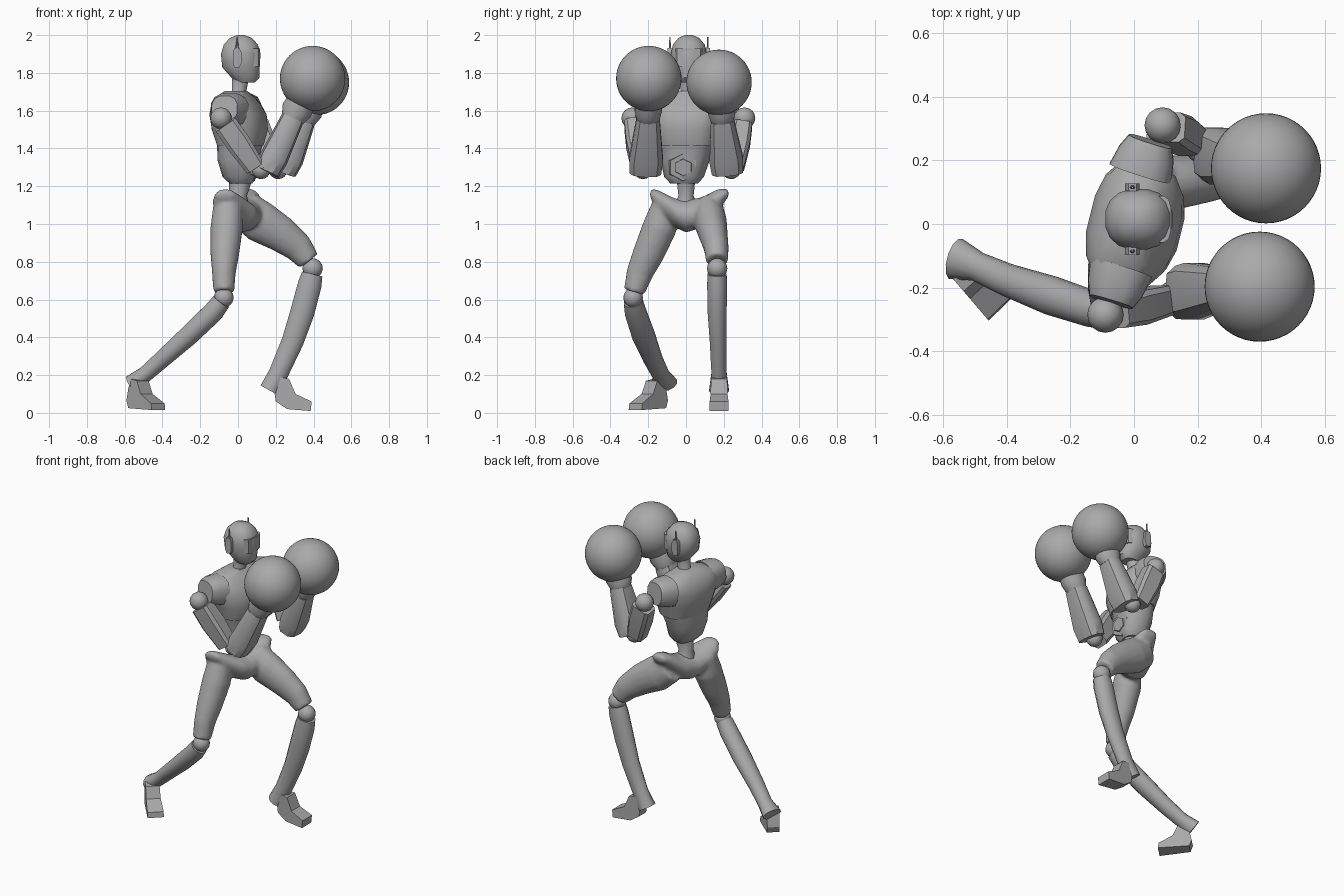
import bpy, bmesh, math
from mathutils import Vector, Matrix

cube = bpy.data.objects.get("Cube")
if cube:
    bpy.data.objects.remove(cube, do_unlink=True)

grey = bpy.data.materials.new("plain grey")
grey.use_nodes = True
grey.diffuse_color = (0.4, 0.4, 0.4, 1)
grey.node_tree.nodes["Principled BSDF"].inputs["Base Color"].default_value = grey.diffuse_color
UP = Vector((0, 0, 1))
SIDE = Vector((0, 1, 0))


def finish(name, bm, angle=38):
    """Turn a bmesh into a shaded grey object."""
    bmesh.ops.recalc_face_normals(bm, faces=bm.faces)
    mesh = bpy.data.meshes.new(name)
    bm.to_mesh(mesh)
    bm.free()
    mesh.materials.append(grey)
    obj = bpy.data.objects.new(name, mesh)
    bpy.context.collection.objects.link(obj)
    bpy.ops.object.select_all(action="DESELECT")
    obj.select_set(True)
    bpy.context.view_layer.objects.active = obj
    bpy.ops.object.shade_smooth_by_angle(angle=math.radians(angle))
    return obj


def add_loft(bm, sections, side=SIDE, axis=None, sides=12, power=2.0):
    """Skin rings (x, y, z, half width, half depth) along their centres."""
    centres = [Vector(s[:3]) for s in sections]
    rings = []
    for i, section in enumerate(sections):
        before = centres[max(i - 1, 0)]
        after = centres[min(i + 1, len(centres) - 1)]
        normal = axis or (after - before).normalized()
        u = (side - normal * side.dot(normal)).normalized()
        v = normal.cross(u)
        ring = []
        for k in range(sides):
            angle = math.tau * (k + 0.5) / sides
            c, s = math.cos(angle), math.sin(angle)
            scale = 1 / math.cos(math.pi / sides)
            across = math.copysign(abs(c) ** (2 / power), c) * section[3] * scale
            deep = math.copysign(abs(s) ** (2 / power), s) * section[4] * scale
            ring.append(bm.verts.new(centres[i] + u * across + v * deep))
        rings.append(ring)
    for low, high in zip(rings, rings[1:]):
        for k in range(sides):
            n = (k + 1) % sides
            bm.faces.new((low[k], low[n], high[n], high[k]))
    bm.faces.new(rings[0][::-1])
    bm.faces.new(rings[-1])


def loft(name, sections, **options):
    bm = bmesh.new()
    add_loft(bm, sections, **options)
    return finish(name, bm)


def ball(name, centre, radius, segments=16):
    bm = bmesh.new()
    bmesh.ops.create_uvsphere(bm, u_segments=segments, v_segments=segments // 2,
                              radius=radius, matrix=Matrix.Translation(centre))
    return finish(name, bm, 60)


def foot(name, profile, heel, yaw):
    """Extrude a side profile, spreading a little at the toe."""
    bm = bmesh.new()
    turn = Matrix.Translation(heel) @ Matrix.Rotation(yaw, 4, "Z")
    walls = []
    for sign in (-1, 1):
        walls.append([bm.verts.new(turn @ Vector((s, sign * (0.038 + s * 0.06), z)))
                      for s, z in profile])
    bm.faces.new(walls[0])
    bm.faces.new(walls[1][::-1])
    for k in range(len(profile)):
        n = (k + 1) % len(profile)
        bm.faces.new((walls[0][k], walls[0][n], walls[1][n], walls[1][k]))
    return finish(name, bm, 25)


# Head, visor, neck
loft("head", [(0.04, 0.01, 1.75, 0.045, 0.05), (0.04, 0.01, 1.775, 0.062, 0.075),
              (0.015, 0.015, 1.83, 0.088, 0.098), (0.015, 0.015, 1.9, 0.095, 0.105),
              (0.015, 0.015, 1.95, 0.084, 0.09), (0.015, 0.015, 1.985, 0.055, 0.058),
              (0.015, 0.015, 2.0, 0.02, 0.02)], axis=UP, sides=16, power=2.3)
loft("visor", [(0.07, 0.015, 1.835, 0.07, 0.045), (0.07, 0.015, 1.93, 0.072, 0.045)],
     axis=UP, sides=12, power=4)
loft("neck", [(-0.01, 0.01, 1.66, 0.055, 0.055), (0.005, 0.01, 1.7, 0.038, 0.038),
              (0.015, 0.01, 1.78, 0.045, 0.045)], axis=UP)

# Ear pads with small antennas
for label, sign in (("left", 1), ("right", -1)):
    y = 0.015 + sign * 0.1
    loft(label + "_ear_pad", [(-0.005, y - 0.012, 1.88, 0.05, 0.022),
                              (-0.005, y + 0.012, 1.88, 0.05, 0.022)],
         side=UP, axis=SIDE, sides=8, power=3)
    loft(label + "_antenna", [(-0.005, y, 1.92, 0.006, 0.008),
                              (-0.005, y, 1.99, 0.003, 0.003)], sides=6)

# Torso turned toward the lead side
across = Vector((-math.sin(math.radians(-14)), math.cos(math.radians(14)), 0))
loft("chest", [(0.012, 0, 1.415, 0.155, 0.115), (0.01, 0, 1.5, 0.175, 0.14),
               (0.0, 0, 1.58, 0.2, 0.14), (-0.01, 0, 1.635, 0.21, 0.115),
               (-0.015, 0, 1.675, 0.17, 0.085), (-0.01, 0.005, 1.705, 0.07, 0.055)],
     side=across, axis=UP, sides=16, power=2.6)
loft("abdomen", [(0.015, -0.01, 1.215, 0.07, 0.055), (0.01, -0.01, 1.25, 0.1, 0.085),
                 (0.0, -0.005, 1.34, 0.125, 0.1), (0.01, 0, 1.425, 0.148, 0.11)],
     side=across, axis=UP, sides=12, power=2.6)
forward = Vector((1, 0, -0.15)).normalized()
for name, radius, reach in (("belly_plate", 0.08, 0.1), ("belly_core", 0.05, 0.112)):
    loft(name, [(0.04, -0.015, 1.3, radius, radius * 0.9),
                (reach, -0.015, 1.3, radius * 0.85, radius * 0.78)],
         axis=forward, sides=6)
loft("spine", [(0.0, 0.0, 1.08, 0.07, 0.06), (0.0, 0.0, 1.15, 0.04, 0.045),
               (0.015, 0.0, 1.24, 0.05, 0.06)], axis=UP, sides=10)

# Arms: sleeve, shoulder ball, upper arm, forearm, cuff and glove
arms = {
    "right": dict(root=(-0.04, -0.14, 1.6), sleeve=(-0.072, -0.245, 1.61),
                  shoulder=(-0.09, -0.285, 1.56), bend=(0.09, -0.24, 1.3),
                  elbow=(0.155, -0.215, 1.275), wrist=(0.29, -0.2, 1.56),
                  glove=(0.395, -0.197, 1.77)),
    "left": dict(root=(0.02, 0.16, 1.6), sleeve=(0.052, 0.26, 1.61),
                 shoulder=(0.09, 0.31, 1.56), bend=(0.18, 0.26, 1.3),
                 elbow=(0.245, 0.22, 1.275), wrist=(0.35, 0.192, 1.55),
                 glove=(0.415, 0.175, 1.75)),
}
for label, arm in arms.items():
    p = {key: Vector(value) for key, value in arm.items()}
    loft(label + "_sleeve", [(*p["root"], 0.09, 0.1),
                             (*p["root"].lerp(p["sleeve"], 0.6), 0.085, 0.088),
                             (*p["sleeve"], 0.068, 0.07)], side=UP, sides=12, power=2.6)
    ball(label + "_shoulder", p["shoulder"], 0.057)
    loft(label + "_upper_arm", [(*p["shoulder"].lerp(p["bend"], 0.12), 0.045, 0.06),
                                (*p["shoulder"].lerp(p["bend"], 0.5), 0.052, 0.062),
                                (*p["bend"], 0.045, 0.05)], sides=8, power=5)
    ball(label + "_elbow", p["bend"].lerp(p["elbow"], 0.5), 0.05)
    loft(label + "_forearm", [(*p["elbow"], 0.082, 0.062),
                              (*p["elbow"].lerp(p["wrist"], 0.25), 0.088, 0.072),
                              (*p["wrist"], 0.06, 0.058)], sides=10, power=2.8)
    loft(label + "_cuff", [(*p["wrist"].lerp(p["glove"], -0.02), 0.06, 0.062),
                           (*p["wrist"].lerp(p["glove"], 0.2), 0.072, 0.082),
                           (*p["wrist"].lerp(p["glove"], 0.6), 0.066, 0.07)], sides=16)
    ball(label + "_glove", p["glove"], 0.173, 48)

# Hips and thighs fused into one smooth body
bm = bmesh.new()
add_loft(bm, [(-0.07, -0.19, 1.165, 0.022, 0.045), (-0.06, -0.15, 1.12, 0.06, 0.075),
              (-0.01, -0.06, 1.06, 0.075, 0.105), (0.01, 0.0, 1.04, 0.085, 0.105),
              (0.03, 0.08, 1.06, 0.08, 0.1), (0.05, 0.17, 1.13, 0.055, 0.07),
              (0.05, 0.225, 1.165, 0.022, 0.045)], side=UP, axis=SIDE, sides=16)
add_loft(bm, [(-0.055, -0.11, 1.1, 0.07, 0.075), (-0.06, -0.14, 0.98, 0.09, 0.085),
              (-0.07, -0.2, 0.84, 0.082, 0.075), (-0.075, -0.245, 0.74, 0.07, 0.062),
              (-0.075, -0.275, 0.64, 0.055, 0.055)], sides=16)
add_loft(bm, [(0.03, 0.12, 1.08, 0.075, 0.1), (0.12, 0.13, 1.01, 0.085, 0.11),
              (0.23, 0.145, 0.945, 0.075, 0.095), (0.32, 0.16, 0.875, 0.065, 0.078),
              (0.375, 0.165, 0.805, 0.058, 0.06)], sides=16)
hips = finish("hips_and_thighs", bm, 45)
remesh = hips.modifiers.new("fuse", "REMESH")
remesh.mode = "VOXEL"
remesh.voxel_size = 0.012
remesh.use_smooth_shade = True
soften = hips.modifiers.new("soften", "SMOOTH")
soften.iterations = 4

# Knees and shins
ball("left_knee", (0.395, 0.165, 0.765), 0.054)
ball("right_knee", (-0.075, -0.28, 0.61), 0.052)
loft("left_shin", [(0.393, 0.165, 0.735, 0.05, 0.055), (0.38, 0.165, 0.68, 0.053, 0.063),
                   (0.34, 0.165, 0.53, 0.05, 0.064), (0.29, 0.17, 0.38, 0.044, 0.058),
                   (0.215, 0.175, 0.21, 0.04, 0.052), (0.165, 0.175, 0.12, 0.052, 0.052)])
loft("right_shin", [(-0.088, -0.28, 0.59, 0.05, 0.05), (-0.13, -0.268, 0.535, 0.056, 0.055),
                    (-0.26, -0.225, 0.41, 0.06, 0.053), (-0.4, -0.175, 0.285, 0.05, 0.046),
                    (-0.49, -0.135, 0.205, 0.045, 0.042), (-0.56, -0.11, 0.155, 0.065, 0.048)])

# Feet
foot("left_foot", [(0, 0.13), (0.01, 0.06), (0.07, 0.02), (0.195, 0.01), (0.2, 0.06),
                   (0.115, 0.1), (0.08, 0.18), (0.03, 0.19)], (0.19, 0.175, 0), 0)
foot("right_foot", [(0.01, 0.13), (-0.005, 0.065), (0.01, 0.025), (0.2, 0.015), (0.195, 0.05),
                    (0.11, 0.1), (0.08, 0.17), (0.03, 0.18)], (-0.56, -0.125, 0),
     math.radians(-46))
